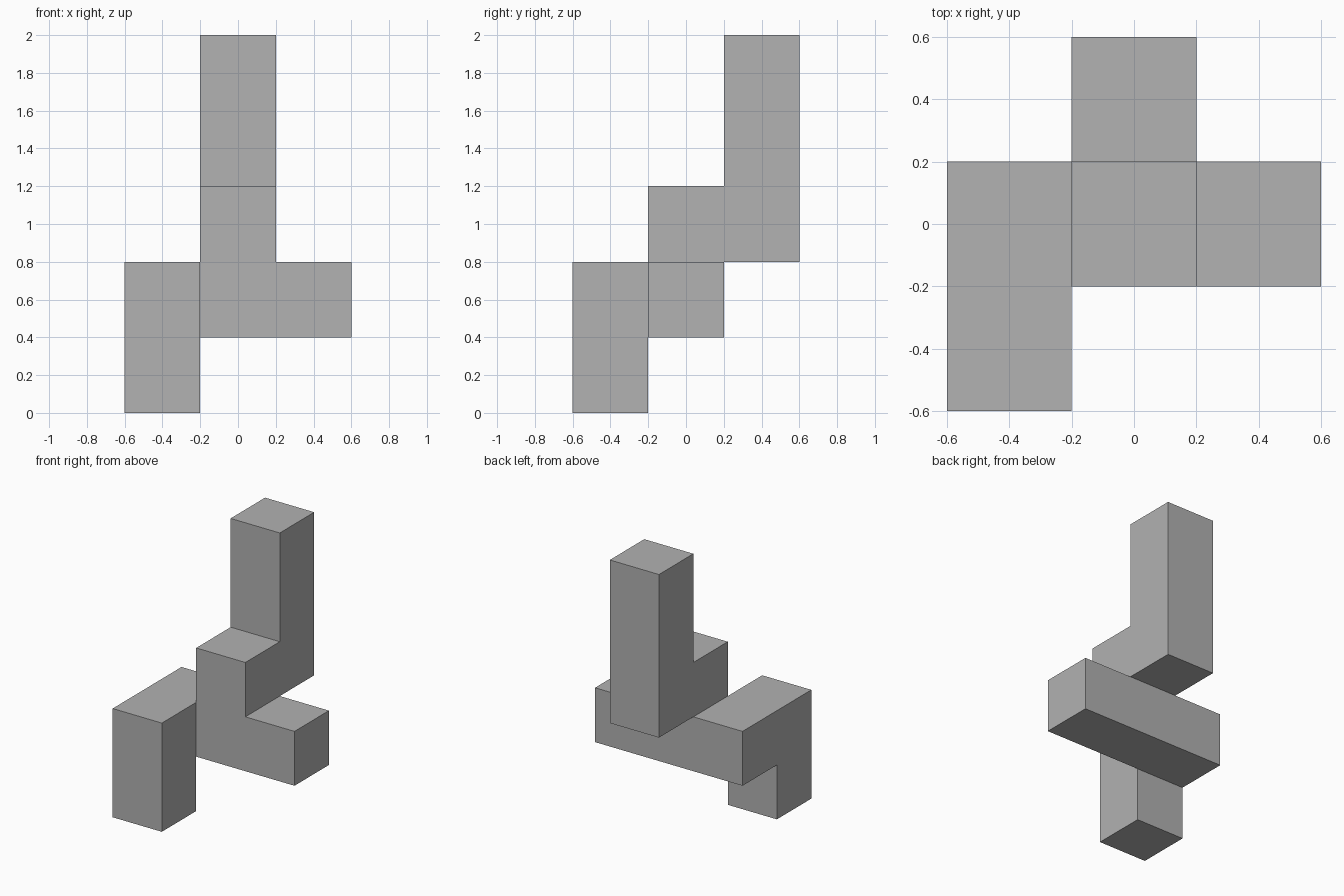
import bpy
import bmesh
from math import radians
from mathutils import Vector

cube = bpy.data.objects.get("Cube")
if cube:
    bpy.data.objects.remove(cube, do_unlink=True)

SIZE = 0.4  # edge length of one cell

# Plain grey material
grey = bpy.data.materials.new("plain_grey")
grey.use_nodes = True
colour = (0.445, 0.445, 0.445, 1)
grey.diffuse_color = colour
grey.node_tree.nodes["Principled BSDF"].inputs["Base Color"].default_value = colour

# Cells of each part, as (x, y, z) steps; z counts up from the ground
foot = [(-1, -1, z) for z in range(2)]
beam = [(x, 0, 1) for x in (-1, 0, 1)]
step = [(0, 0, 2)]
tower = [(0, 1, z) for z in (2, 3, 4)]
cells = set(foot + beam + step + tower)

# Outer skin: one square wherever a cell has no neighbour
bm = bmesh.new()
for cell in cells:
    centre = (Vector(cell) + Vector((0, 0, 0.5))) * SIZE
    for axis in range(3):
        for sign in (-1, 1):
            normal = Vector((0, 0, 0))
            normal[axis] = sign
            if tuple(int(c + n) for c, n in zip(cell, normal)) in cells:
                continue
            u = Vector((0, 0, 0))
            u[(axis + 1) % 3] = 1
            v = normal.cross(u)
            corners = [u + v, v - u, -u - v, u - v]
            bm.faces.new([bm.verts.new(centre + (normal + c) * SIZE / 2) for c in corners])

# Weld the squares and join them into large flat faces
bmesh.ops.remove_doubles(bm, verts=bm.verts, dist=0.001)
bmesh.ops.dissolve_limit(bm, angle_limit=radians(1), verts=bm.verts, edges=bm.edges)

mesh = bpy.data.meshes.new("stepped_block")
bm.to_mesh(mesh)
bm.free()
mesh.materials.append(grey)
block = bpy.data.objects.new("stepped_block", mesh)
bpy.context.collection.objects.link(block)
